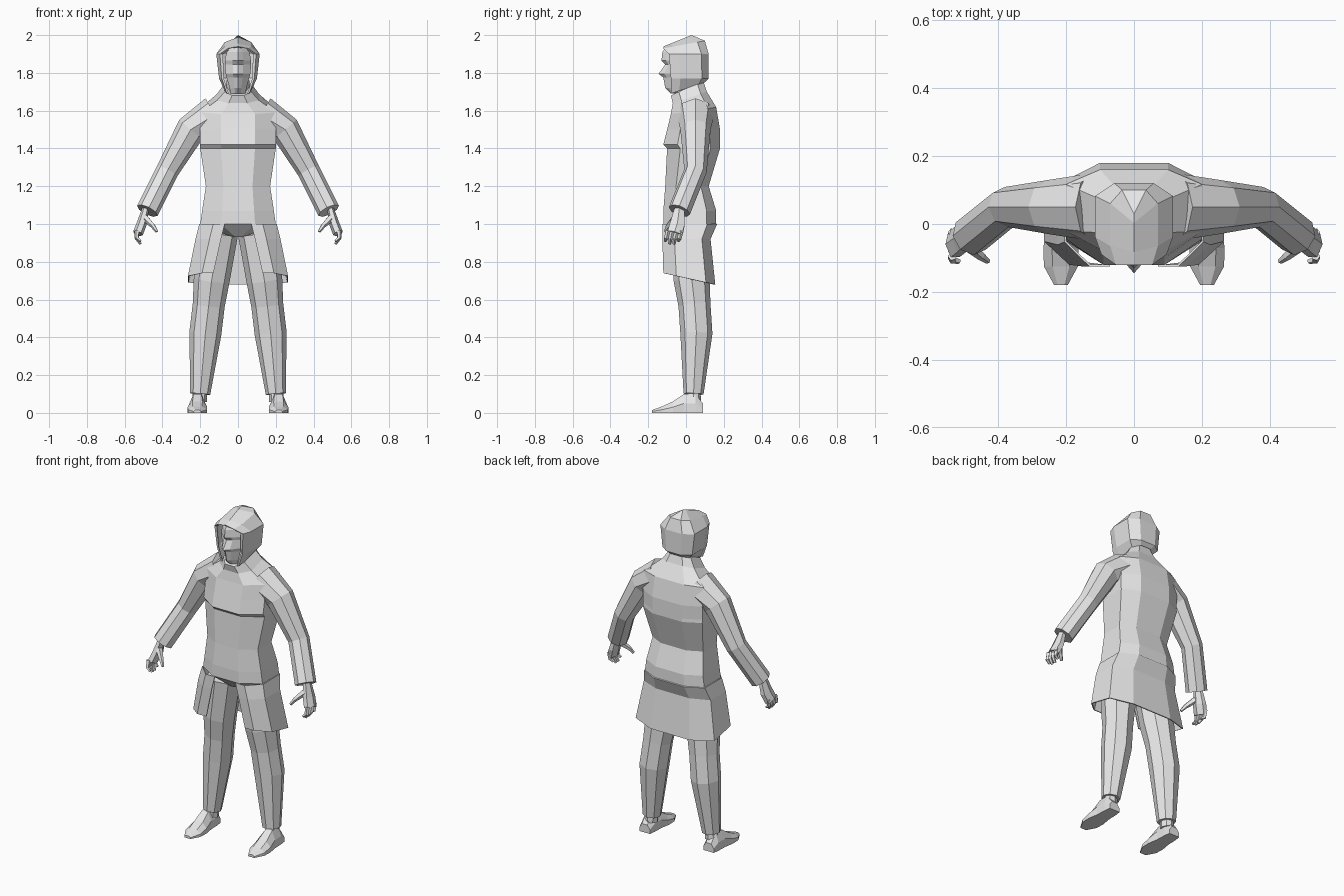
import bpy, bmesh
from math import cos, sin, pi
from mathutils import Vector

cube = bpy.data.objects.get("Cube")
if cube:
    bpy.data.objects.remove(cube)

grey = bpy.data.materials.new("light_grey")
grey.use_nodes = True
shade = (0.8, 0.8, 0.8, 1)
grey.diffuse_color = shade
grey.node_tree.nodes["Principled BSDF"].inputs["Base Color"].default_value = shade


def loft(name, rings, closed=True):
    """Skin a stack of point rings; open lofts become thin cloth shells."""
    bm = bmesh.new()
    rows = [[bm.verts.new(point) for point in ring] for ring in rings]
    count = len(rows[0])
    for low, high in zip(rows, rows[1:]):
        for i in range(count if closed else count - 1):
            j = (i + 1) % count
            bm.faces.new((low[i], low[j], high[j], high[i]))
    if closed:
        bm.faces.new(rows[0][::-1])
        bm.faces.new(rows[-1])
    bmesh.ops.remove_doubles(bm, verts=bm.verts, dist=0.0005)
    if closed:
        bmesh.ops.recalc_face_normals(bm, faces=bm.faces)
    mesh = bpy.data.meshes.new(name)
    bm.to_mesh(mesh)
    bm.free()
    mesh.materials.append(grey)
    obj = bpy.data.objects.new(name, mesh)
    bpy.context.collection.objects.link(obj)
    if not closed:
        cloth = obj.modifiers.new("cloth thickness", 'SOLIDIFY')
        cloth.thickness = 0.006
        cloth.offset = -1


def symmetric(name, halves, closed=True):
    """Loft from half rings that run front to back on the left side."""
    rings = [half + [(-x, y, z) for x, y, z in reversed(half)] for half in halves]
    loft(name, rings, closed)


def both_sides(name, rings):
    for side, sign in (("left", 1), ("right", -1)):
        loft(f"{side}_{name}", [[(sign * x, y, z) for x, y, z in ring] for ring in rings])


def tube(name, *stations, sides=8, flat=1):
    """Each station is x, y, z, radius; rings stand square to the path."""
    centres = [Vector(station[:3]) for station in stations]
    last = len(centres) - 1
    rings = []
    for i, centre in enumerate(centres):
        along = (centres[min(i + 1, last)] - centres[max(i - 1, 0)]).normalized()
        depth = Vector((0, 1, 0))
        depth = (depth - along * depth.dot(along)).normalized()
        across = along.cross(depth) * flat
        radius = stations[i][3]
        angles = [2 * pi * k / sides for k in range(sides)]
        rings.append([centre + radius * (across * cos(a) + depth * sin(a)) for a in angles])
    both_sides(name, rings)


def mix(a, b, t):
    return a + (b - a) * t


def garment(z, front, back, width, gap=0, tilt=0):
    """Half ring of cloth: flat front, angled sides, flat back."""
    outline = [(gap, 0), (mix(gap, width, .45), 0), (width, .25),
               (width, .82), (width / 2, 1), (0, 1)]
    return [(x, mix(front, back, t), z + tilt * mix(-1, 1, t)) for x, t in outline]


# Coat body; the collar rises towards the back
body = [(.93, -.05, .07, .03), (1, -.12, .16, .2), (1.07, -.12, .16, .19),
        (1.2, -.11, .12, .17), (1.4, -.1, .18, .2), (1.42, -.12, .18, .2),
        (1.5, -.1, .18, .2), (1.6, -.08, .16, .2), (1.67, -.07, .11, .11),
        (1.72, -.08, .09, .07)]
symmetric("coat_body", [garment(*row, tilt=max(0, row[0] - 1.5) * .18) for row in body])

# Coat skirt, split at the front and longer at the back
symmetric("coat_skirt", [
    garment(z=.71, front=-.12, back=.155, width=.265, gap=.13, tilt=-.03),
    garment(z=.92, front=-.125, back=.13, width=.225, gap=.09),
    garment(z=1, front=-.125, back=.165, width=.205, gap=.07),
], closed=False)

# Hood, open around the face
symmetric("hood", [
    garment(z=1.72, front=-.08, back=.1, width=.07, gap=.05, tilt=.03),
    garment(z=1.77, front=-.08, back=.12, width=.1, gap=.075),
    garment(z=1.9, front=-.09, back=.12, width=.115, gap=.08),
    garment(z=1.95, front=-.12, back=.1, width=.07, gap=.04, tilt=.02),
    garment(z=1.97, front=-.12, back=.03, width=0, tilt=.03),
], closed=False)

# Face: height, front of the profile, half width
profile = [(1.69, -.08, .04), (1.72, -.11, .045), (1.775, -.12, .06),
           (1.795, -.145, .065), (1.845, -.11, .07), (1.865, -.13, .07),
           (1.91, -.125, .06), (1.945, -.1, .03)]
temple = -.06
symmetric("face", [
    [(0, front, z), (width * .4, mix(front, temple, .35), z),
     (width, temple, z), (0, temple / 2, z)]
    for z, front, width in profile])

# Neck inside the collar
loft("neck", [[(.06 * cos(k * pi / 4), .015 + .065 * sin(k * pi / 4), z)
               for k in range(8)] for z in (1.64, 1.76)])

# Sleeves
tube("sleeve", (.12, .05, 1.58, .1), (.25, .05, 1.5, .08),
     (.375, .05, 1.28, .06), (.48, -.035, 1.07, .06))

# Hands
tube("palm", (.49, -.035, 1.08, .03), (.51, -.045, 1, .045),
     (.53, -.06, .95, .045), sides=6, flat=.6)
tube("thumb", (.49, -.06, 1.03, .02), (.45, -.095, .99, .013),
     (.43, -.11, .96, .008), sides=5)
for number, finger in enumerate(("index", "middle", "ring", "little")):
    y = mix(-.095, -.025, number / 3)
    tip = .91 if finger in ("index", "little") else .895
    tube(f"{finger}_finger", (.535, y, .965, .013), (.535, y - .01, .925, .012),
         (.515, y - .015, tip, .008), sides=5)

# Trouser legs and ankles
tube("trouser_leg", (.1, .02, .95, .1), (.14, .03, .7, .095), (.155, .045, .57, .085),
     (.173, .055, .42, .085), (.2, .04, .1, .053))
tube("ankle", (.2, .04, .14, .035), (.205, .04, .06, .04))

# Shoes from heel to toe: depth, half width, height
shoe = [(.09, .035, .05), (.05, .04, .1), (-.01, .042, .1),
        (-.07, .052, .06), (-.125, .05, .035), (-.18, .02, .015)]
both_sides("shoe", [
    [(.215 + side * width, y, z)
     for side, z in ((-1, 0), (1, 0), (1, height / 2), (.5, height),
                     (-.5, height), (-1, height / 2))]
    for y, width, height in shoe])
